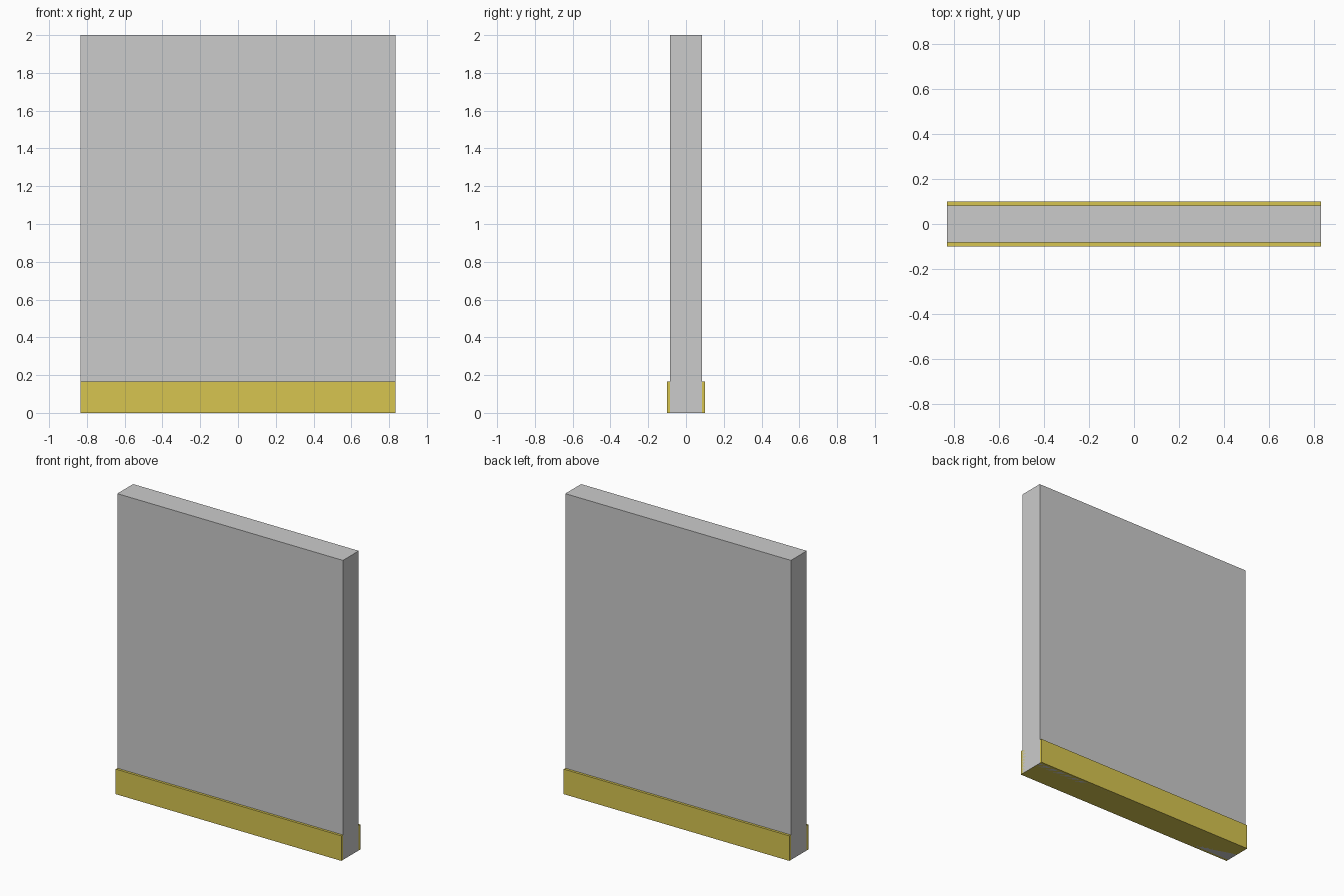
import bpy

if "Cube" in bpy.data.objects:
    bpy.data.objects.remove(bpy.data.objects["Cube"])

WIDTH, HEIGHT = 1.667, 2.0


def box(name, depth, height):
    """Box of the shared width, standing on z = 0."""
    bpy.ops.mesh.primitive_cube_add(size=1, location=(0, 0, height / 2))
    obj = bpy.context.object
    obj.name = name
    obj.scale = (WIDTH, depth, height)
    bpy.ops.object.transform_apply(location=False, rotation=False, scale=True)
    return obj


# Plain wall panel, full height
box("wall_panel", 0.167, HEIGHT)

# Yellow skirting board, slightly proud of the wall on both faces
skirting = box("skirting_board", 0.2, 0.167)
yellow = bpy.data.materials.new("yellow")
yellow.diffuse_color = (0.68, 0.56, 0.08, 1)
yellow.use_nodes = True
yellow.node_tree.nodes["Principled BSDF"].inputs["Base Color"].default_value = yellow.diffuse_color
skirting.data.materials.append(yellow)
